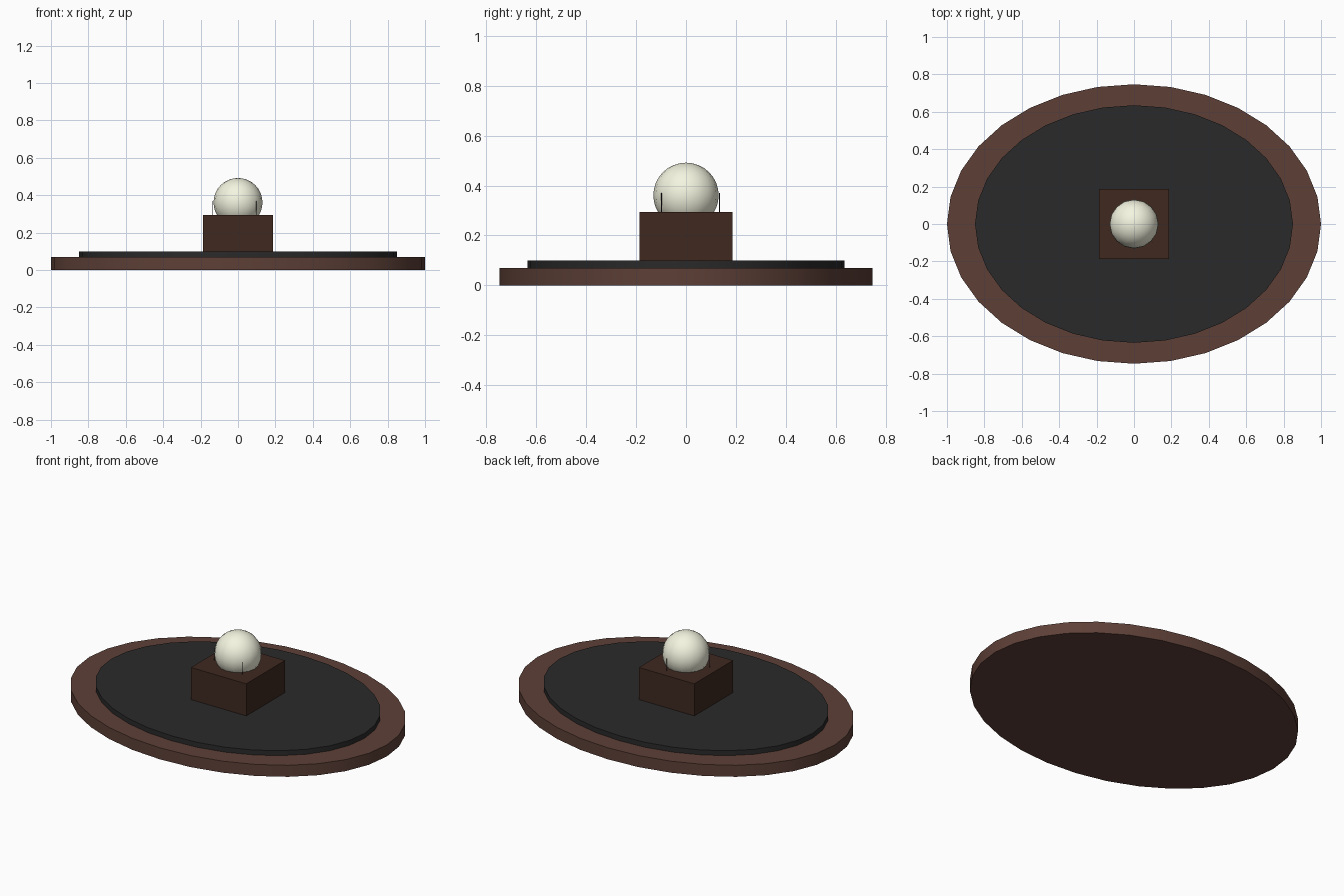
import bpy, math

if "Cube" in bpy.data.objects:
    bpy.data.objects.remove(bpy.data.objects["Cube"])

def paint(obj, name, rgb):
    mat = bpy.data.materials.get(name) or bpy.data.materials.new(name)
    mat.diffuse_color = (*rgb, 1)
    mat.use_nodes = True
    mat.node_tree.nodes["Principled BSDF"].inputs["Base Color"].default_value = mat.diffuse_color
    obj.data.materials.append(mat)

def smooth():
    bpy.ops.object.shade_smooth_by_angle(angle=math.radians(35))

def disc(name, rx, ry, z0, z1, sides=32, at=(0, 0)):
    bpy.ops.mesh.primitive_cylinder_add(vertices=sides, radius=1, depth=z1 - z0,
                                        location=(*at, (z0 + z1) / 2))
    obj = bpy.context.object
    obj.name = name
    obj.scale = (rx, ry, 1)
    bpy.ops.object.transform_apply(location=False, rotation=False, scale=True)
    smooth()
    return obj

# Oval wooden base and dark inset on top
paint(disc("oval_base", 1.0, 0.747, 0, 0.07), "wood", (0.11, 0.051, 0.038))
paint(disc("dark_inset", 0.85, 0.635, 0.07, 0.10), "dark_felt", (0.023, 0.023, 0.023))

# Square pedestal
bpy.ops.mesh.primitive_cube_add(size=1, location=(0, 0, 0.1975))
pedestal = bpy.context.object
pedestal.name = "pedestal"
pedestal.scale = (0.372, 0.372, 0.195)
bpy.ops.object.transform_apply(location=False, rotation=False, scale=True)
paint(pedestal, "dark_wood", (0.05, 0.022, 0.014))

# Ivory ball sunk into the pedestal
bpy.ops.mesh.primitive_uv_sphere_add(segments=16, ring_count=16, radius=0.131,
                                     location=(0, 0, 0.361))
ball = bpy.context.object
ball.name = "ball"
smooth()
paint(ball, "ivory", (0.91, 0.91, 0.75))

# Three hair-thin pins around the ball
for i in range(3):
    a = math.radians(-45 + 120 * i)
    pin = disc(f"pin_{i + 1}", 0.002, 0.002, 0.295, 0.37, 6,
               (0.139 * math.cos(a), 0.139 * math.sin(a)))
    paint(pin, "dark_metal", (0.03, 0.03, 0.03))
